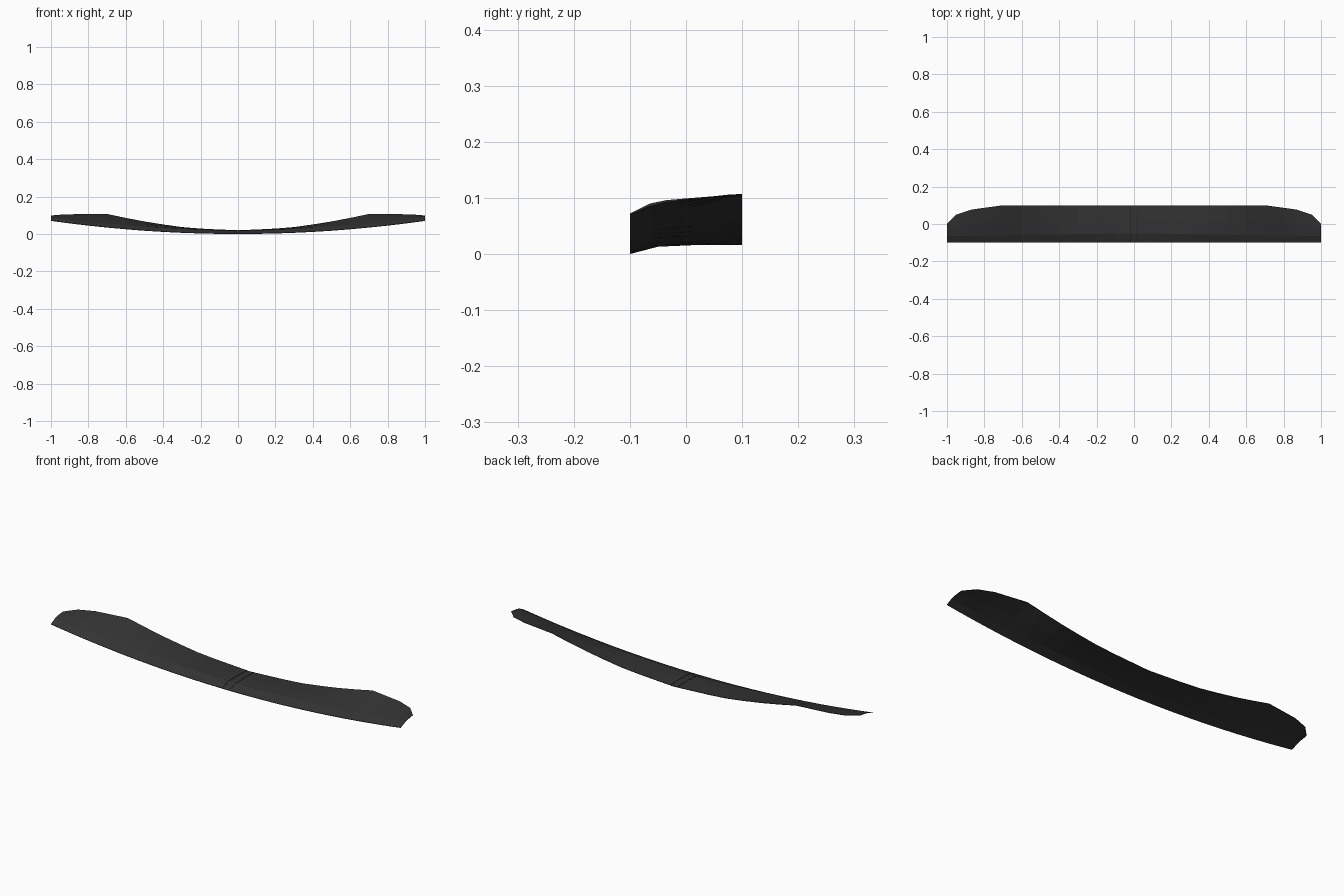
import bpy, bmesh

if "Cube" in bpy.data.objects:
    bpy.data.objects.remove(bpy.data.objects["Cube"])

def material(name, v):
    m = bpy.data.materials.new(name)
    m.diffuse_color = (v, v, v, 1)
    m.use_nodes = True
    m.node_tree.nodes["Principled BSDF"].inputs["Base Color"].default_value = m.diffuse_color
    return m

charcoal = material("charcoal", 0.033)
black = material("black", 0.012)

def interp(pts, x):
    for (a, p), (b, q) in zip(pts, pts[1:]):
        if x <= b:
            return p + (q - p) * (x - a) / (b - a)
    return pts[-1][1]

# plan outline of the trailing edge, and its height
REAR_Y = [(0, .1), (.7, .1), (.87, .077), (.95, .05), (1, 0)]
REAR_Z = [(0, .018), (.2, .029), (.3, .037), (.4, .051), (.5, .067), (.6, .086), (.7, .107),
          (.87, .106), (.95, .103), (1, .099)]

def section(x):
    """Top line of the wing from leading to trailing edge at span x."""
    a = abs(x)
    front = .002 + .07 * a * a
    ry, rz = interp(REAR_Y, a), interp(REAR_Z, a)
    ridge_y = -.05 - .015 * a
    ridge_z = front + .016 + .006 * min(1, a * 3) * (1.3 - a)
    mid = .45
    return [(-.1, front), (ridge_y, ridge_z),
            (ridge_y + (ry - ridge_y) * mid, ridge_z + (rz - ridge_z) * mid + .002), (ry, rz)]

def loft(name, stations, thick, mat):
    bm = bmesh.new()
    rings = []
    for x in stations:
        s = section(x)
        ring = [(x, y, z) for y, z in s]
        ring += [(x, y, z - t) for (y, z), t in list(zip(s, thick))[::-1]]
        rings.append([bm.verts.new(c) for c in ring])
    n = len(rings[0])
    for r, q in zip(rings, rings[1:]):
        for i in range(n):
            bm.faces.new((r[i], r[(i + 1) % n], q[(i + 1) % n], q[i]))
    bm.faces.new(rings[0])
    bm.faces.new(rings[-1][::-1])
    bmesh.ops.recalc_face_normals(bm, faces=bm.faces)
    me = bpy.data.meshes.new(name)
    bm.to_mesh(me)
    bm.free()
    me.materials.append(mat)
    ob = bpy.data.objects.new(name, me)
    bpy.context.collection.objects.link(ob)
    return ob

# swept, twisted wing blade
half = [.1, .2, .3, .4, .5, .6, .7, .8, .87, .95, 1]
loft("wing_blade", [-x for x in half[::-1]] + [0] + half, [.002, .005, .004, .002], charcoal)

# two thin seams across the centre
for side, x in (("left", -.02), ("right", .02)):
    ob = loft("seam_" + side, [x - .002, x + .002], [.001] * 4, black)
    ob.location.z = .001
